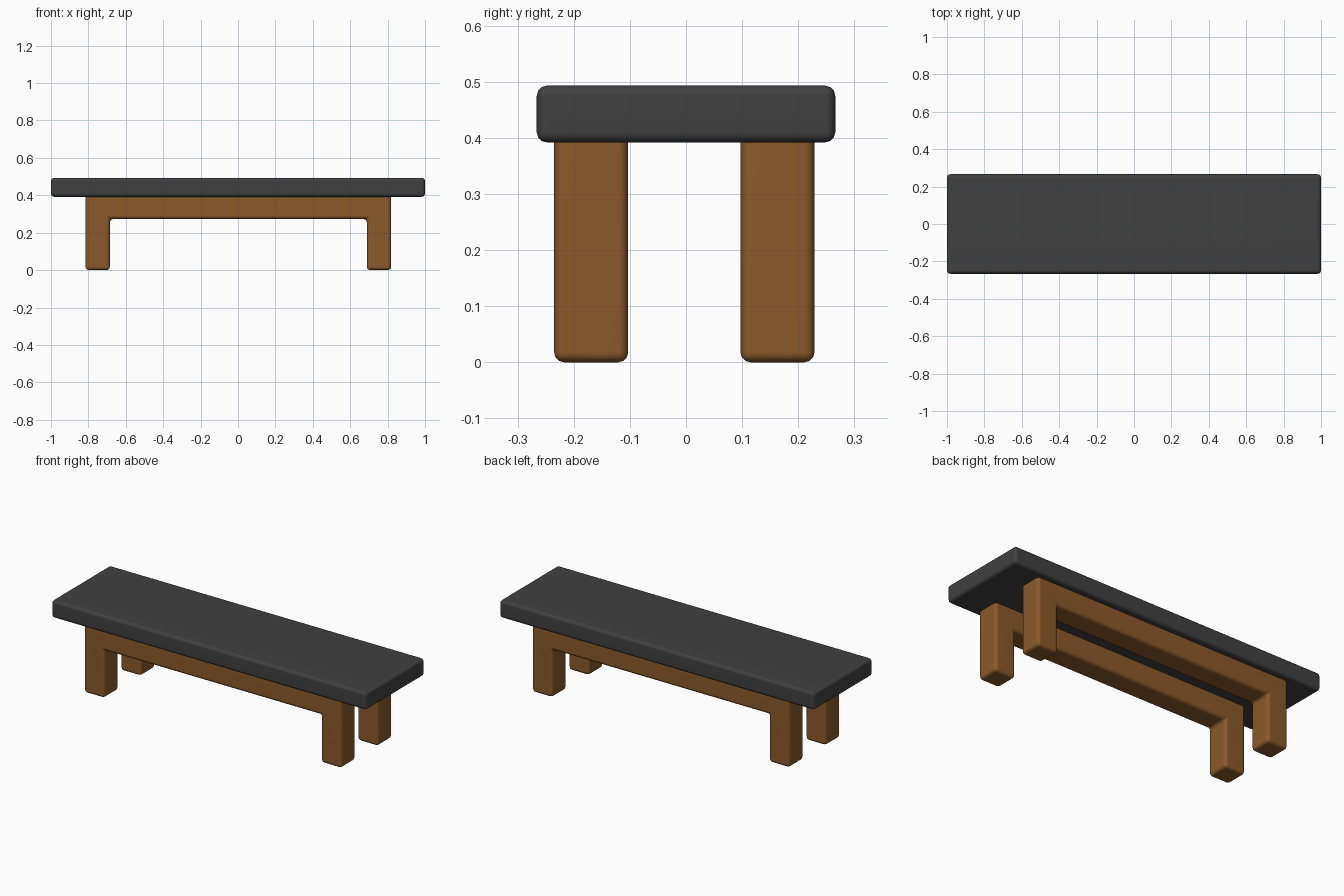
import bpy
import bmesh

if "Cube" in bpy.data.objects:
    bpy.data.objects.remove(bpy.data.objects["Cube"])


def material(name, rgb):
    m = bpy.data.materials.new(name)
    m.diffuse_color = (*rgb, 1)
    m.use_nodes = True
    m.node_tree.nodes["Principled BSDF"].inputs["Base Color"].default_value = m.diffuse_color
    return m


wood = material("brown wood", (0.258, 0.102, 0.024))
cushion = material("dark grey", (0.052, 0.052, 0.052))


def extruded_part(name, profile, y0, y1, radius, mat):
    """Extrude an x/z profile along y and round every edge."""
    bm = bmesh.new()
    face = bm.faces.new([bm.verts.new((x, y0, z)) for x, z in profile])
    out = bmesh.ops.extrude_face_region(bm, geom=[face])
    verts = [v for v in out["geom"] if isinstance(v, bmesh.types.BMVert)]
    bmesh.ops.translate(bm, verts=verts, vec=(0, y1 - y0, 0))
    bmesh.ops.recalc_face_normals(bm, faces=bm.faces)
    bmesh.ops.bevel(bm, geom=bm.edges[:], offset=radius, segments=3,
                    profile=0.5, affect='EDGES', clamp_overlap=True)
    bmesh.ops.recalc_face_normals(bm, faces=bm.faces)
    for f in bm.faces:
        f.smooth = True
    me = bpy.data.meshes.new(name)
    bm.to_mesh(me)
    bm.free()
    me.materials.append(mat)
    ob = bpy.data.objects.new(name, me)
    bpy.context.collection.objects.link(ob)
    # keep the large faces flat while the rounded edges stay smooth
    wn = ob.modifiers.new("weighted normals", 'WEIGHTED_NORMAL')
    wn.keep_sharp = True
    return ob


# seat slab
extruded_part("seat", [(-1, 0.392), (1, 0.392), (1, 0.493), (-1, 0.493)],
              -0.266, 0.266, 0.018, cushion)

# two leg frames: a rail with a leg at each end, top hidden inside the seat
left, right, leg, rail, top = -0.815, 0.819, 0.13, 0.273, 0.415
frame = [(left, 0), (left + leg, 0), (left + leg, rail),
         (right - leg, rail), (right - leg, 0), (right, 0),
         (right, top), (left, top)]
for name, y in (("front_leg_frame", -0.169), ("back_leg_frame", 0.163)):
    extruded_part(name, frame, y - 0.066, y + 0.066, 0.018, wood)
